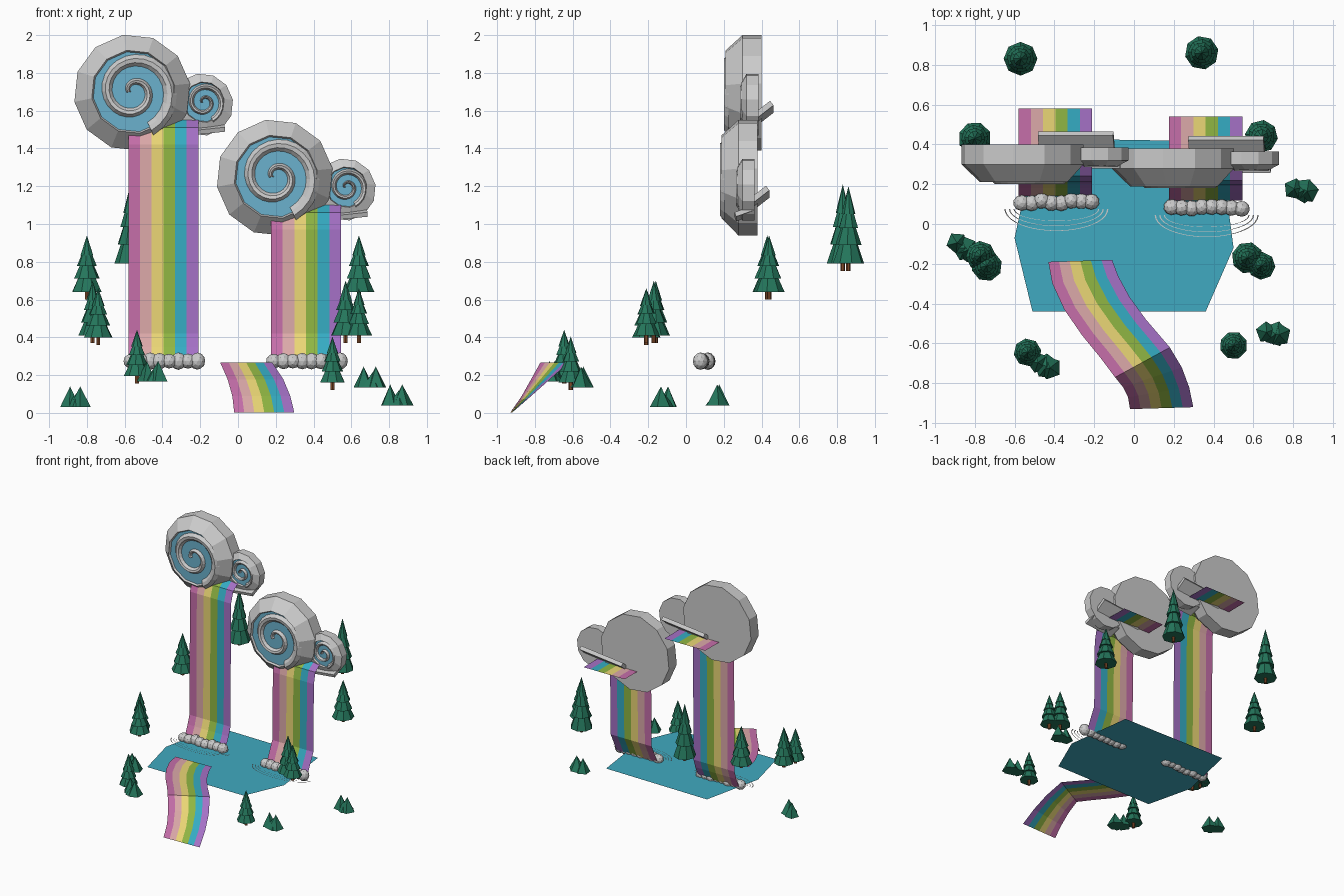
import bpy, bmesh, math, random
from math import sin, cos, radians, pi
from mathutils import Matrix, Vector

if "Cube" in bpy.data.objects:
    bpy.data.objects.remove(bpy.data.objects["Cube"])
random.seed(4)

def mat(name, r, g, b):
    m = bpy.data.materials.new(name)
    m.diffuse_color = (r ** 2.2, g ** 2.2, b ** 2.2, 1)
    m.use_nodes = True
    m.node_tree.nodes["Principled BSDF"].inputs["Base Color"].default_value = m.diffuse_color
    return m

STRIPES = [mat("stripe_" + n, *c) for n, c in (
    ("pink", (.77, .43, .66)), ("peach", (.86, .66, .66)), ("yellow", (.92, .84, .46)),
    ("green", (.56, .71, .27)), ("teal", (.22, .67, .76)), ("purple", (.64, .44, .77)))]
WATER = mat("water", .26, .66, .75)
BLUE = mat("cloud_blue", .42, .69, .80)
GREEN = mat("leaves", .16, .46, .36)
BROWN = mat("bark", .50, .30, .18)

def finish(bm, name, mats=(), normals=True):
    if normals:
        bmesh.ops.recalc_face_normals(bm, faces=bm.faces)
    me = bpy.data.meshes.new(name)
    bm.to_mesh(me)
    bm.free()
    for m in mats:
        me.materials.append(m)
    ob = bpy.data.objects.new(name, me)
    bpy.context.collection.objects.link(ob)
    return ob

def grid(name, rows, mats=(), per_column=False):
    """Skin rows of points into quads; optional material per column."""
    bm = bmesh.new()
    vs = [[bm.verts.new(p) for p in row] for row in rows]
    for a, b in zip(vs, vs[1:]):
        for j in range(len(a) - 1):
            f = bm.faces.new((a[j], a[j + 1], b[j + 1], b[j]))
            f.material_index = j if per_column else 0
    bmesh.ops.remove_doubles(bm, verts=bm.verts, dist=1e-5)
    return finish(bm, name, mats)

def rainbow(name, edges):
    """Six-striped ribbon between pairs of left and right edge points."""
    rows = [[Vector(l).lerp(Vector(r), k / 6) for k in range(7)] for l, r in edges]
    return grid(name, rows, STRIPES, True)

def box(name, centre, size, rx=0, ry=0):
    bm = bmesh.new()
    bmesh.ops.create_cube(bm, size=1, matrix=Matrix.Translation(centre)
        @ Matrix.Rotation(radians(ry), 4, 'Y') @ Matrix.Rotation(radians(rx), 4, 'X')
        @ Matrix.Diagonal((*size, 1)))
    return finish(bm, name)

# --- cloud curl: faceted disc, blue recess and tapered spiral ridge
def curl(name, x, z, R, front, rim, back, ix, iz, ir):
    rows = []
    for i in range(13):
        a = 2 * pi * (i + .3) / 12
        c, s = cos(a), sin(a)
        rows.append([(x, back, z), (x + R * c, back, z + R * s), (x + R * c, rim, z + R * s),
                     (ix + ir * c, front, iz + ir * s),
                     (ix + ir * .95 * c, front + .02, iz + ir * .95 * s)])
    grid(name + "_shell", rows)
    bm = bmesh.new()
    bmesh.ops.create_circle(bm, cap_ends=True, segments=12, radius=ir * .99,
        matrix=Matrix.Translation((ix, front + .015, iz)) @ Matrix.Rotation(pi / 2, 4, 'X')
        @ Matrix.Rotation(radians(9), 4, 'Z'))
    finish(bm, name + "_recess", [BLUE], False)
    rows = []
    for i in range(41):
        t = i / 40
        a = radians(-65 + 610 * t)
        r, w = ir * (.97 - .87 * t), ir * (.17 - .11 * t)
        rows.append([(ix + q * cos(a), y, iz + q * sin(a)) for q, y in
                     ((r + w, front + .016), (r + w * .3, front - .008),
                      (r - w * .4, front - .004), (r - w, front + .016))])
    grid(name + "_spiral", rows)

# --- each fall: cloud pair, ledge, striped water, foam and ripples
def fall(side, dx, dy, dz):
    curl(side + "_big_cloud", -.56 + dx, 1.695 + dz, .31, .21 + dy, .30 + dy, .40 + dy,
         -.555 + dx, 1.70 + dz, .222)
    curl(side + "_small_cloud", -.19 + dx, 1.632 + dz, .165, .295 + dy, .32 + dy, .385 + dy,
         -.18 + dx, 1.645 + dz, .108)
    box(side + "_back_ledge", (-.29 + dx, .415 + dy, 1.59 + dz), (.38, .10, .03), 38, -6)
    box(side + "_front_ledge", (-.19 + dx, .33 + dy, 1.505 + dz), (.24, .10, .025), 20, -6)
    path = [(.58 + dy * 1.8, 1.55 + dz), (.30 + dy, 1.55 + dz), (.24 + dy, 1.51 + dz),
            (.21 + dy * .5, 1.42 + dz), (.203 + dy * .5, .42), (.18 + dy, .35), (.14 + dy, .265)]
    rainbow(side + "_waterfall", [((-.58 + dx, y, z), (-.21 + dx, y, z)) for y, z in path])
    bm = bmesh.new()
    for i in range(8):
        p = (-.565 + i * .05 + dx, .11 + dy * 1.4 + random.uniform(-.008, .008), .274)
        s = (.042, .04, random.uniform(.038, .048))
        bmesh.ops.create_icosphere(bm, subdivisions=2, radius=1, matrix=Matrix.Translation(p)
            @ Matrix.Diagonal((*s, 1)) @ Matrix.Rotation(random.random() * 3, 4, 'Z'))
    finish(bm, side + "_foam")
    for k in range(3):
        rx, ry = .215 + .023 * k, .06 + .025 * k
        rows = [[(-.39 + dx + q * rx * cos(a), .075 + dy * 1.4 + q * ry * sin(a), .262)
                 for q in (1, .975)] for a in (pi + pi * i / 20 for i in range(21))]
        grid(f"{side}_ripple_{k}", rows)

fall("left", 0, 0, 0)
fall("right", .755, -.022, -.45)

# --- lake
bm = bmesh.new()
bm.faces.new([bm.verts.new((x, y, .257)) for x, y in (
    (-.51, -.44), (.36, -.44), (.50, -.12), (.43, .415), (-.49, .43), (-.60, -.07))])
finish(bm, "lake", [WATER], False)

# --- river: winds over the lake level then spills to the ground
rainbow("river", [
    ((-.43, -.19, .268), (-.11, -.18, .268)), ((-.41, -.30, .268), (-.08, -.26, .268)),
    ((-.35, -.43, .268), (-.02, -.37, .268)), ((-.26, -.56, .268), (.06, -.48, .268)),
    ((-.17, -.67, .268), (.12, -.55, .268)), ((-.095, -.77, .268), (.18, -.62, .268)),
    ((-.055, -.82, .178), (.24, -.72, .178)), ((-.03, -.87, .089), (.277, -.82, .089)),
    ((-.02, -.93, .002), (.298, -.92, .002))])

# --- trees
def cone(bm, x, y, z, h, r, n, turn, top=0.0, mi=0):
    res = bmesh.ops.create_cone(bm, cap_ends=True, segments=n, radius1=r, radius2=top, depth=h,
        matrix=Matrix.Translation((x, y, z + h / 2)) @ Matrix.Rotation(turn, 4, 'Z'))
    for f in {f for v in res['verts'] for f in v.link_faces}:
        f.material_index = mi

def tree(i, x, y, z0, z1, r):
    bm = bmesh.new()
    t = .04
    H = z1 - z0 - t
    b = z0 + t
    cone(bm, x, y, z0, t + .03, .012, 6, 0, .012, 1)
    for k, (lo, hi, s, top) in enumerate(((0, .36, 1, .4), (.24, .6, .82, .3),
                                          (.46, .8, .64, .2), (.64, 1, .44, 0))):
        cone(bm, x, y, b + lo * H, (hi - lo) * H, r * s, 8, k * .5 + i, r * s * top)
    finish(bm, f"pine_tree_{i}", [GREEN, BROWN])

for i, t in enumerate((
        (-.57, .83, .75, 1.21, .085), (.34, .86, .75, 1.20, .085),
        (-.80, .43, .60, .94, .083), (.64, .44, .60, .94, .083),
        (-.77, -.16, .37, .70, .075), (-.74, -.21, .36, .66, .078),
        (.57, -.17, .37, .70, .08), (.64, -.21, .37, .66, .07),
        (-.535, -.645, .155, .44, .07), (.50, -.61, .12, .405, .07))):
    tree(i, *t)

# --- low shrubs made of small pyramids
for i, (x, y, z, ang) in enumerate(((-.86, -.115, .03, -35), (-.45, -.71, .165, -25),
                                    (.70, -.55, .135, -10), (.84, .17, .04, -10))):
    bm = bmesh.new()
    d = Vector((cos(radians(ang)), sin(radians(ang))))
    for o, h, r in ((-.035, .11, .055), (.03, .11, .06), (.012, .08, .065)):
        cone(bm, x + d.x * o, y + d.y * o, z, h, r, 5, i + o * 20)
    finish(bm, f"shrub_{i}", [GREEN])
